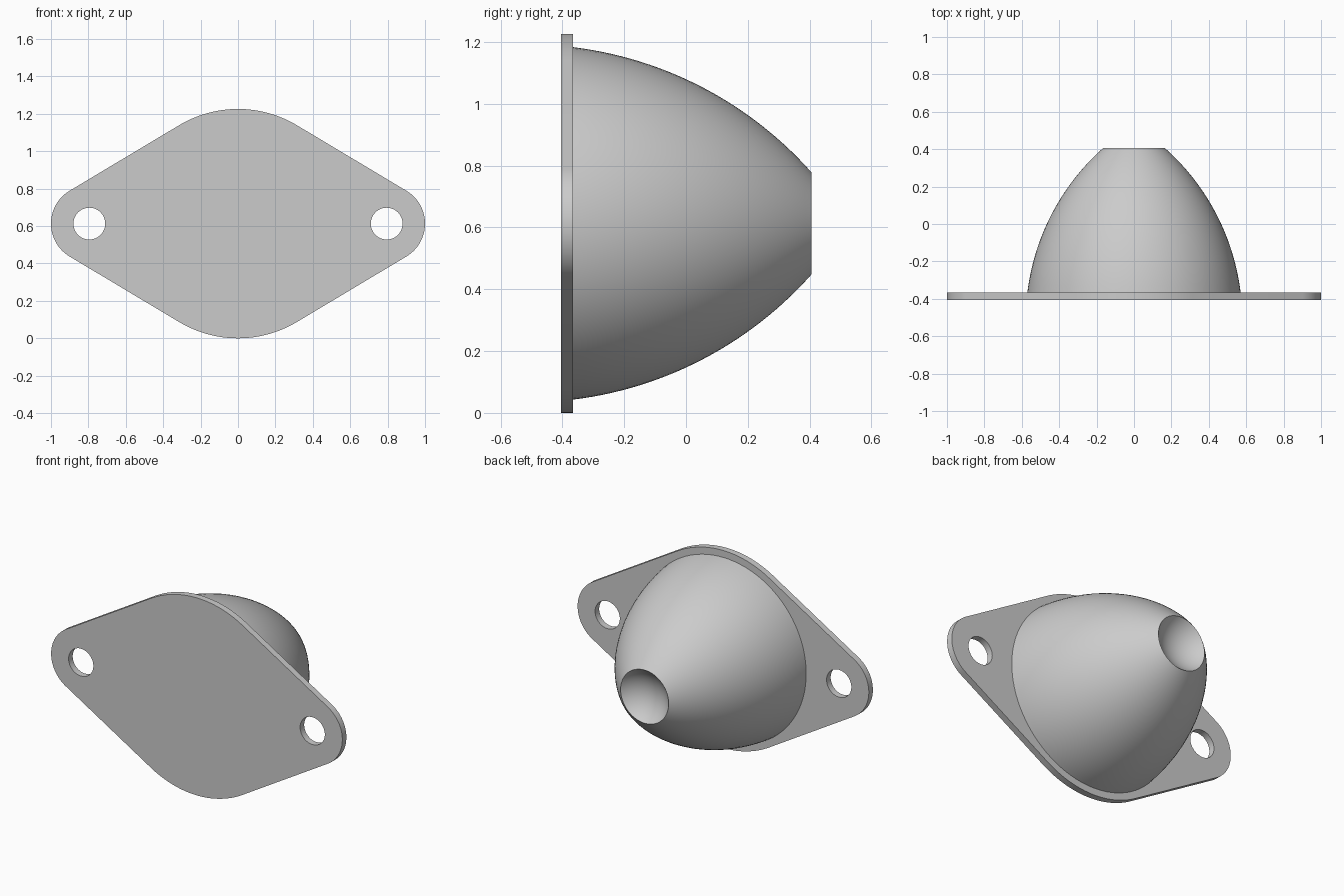
import bpy
import bmesh
from math import asin, acos, cos, sin, pi, radians, sqrt
from mathutils import Matrix, Vector

cube = bpy.data.objects.get("Cube")
if cube:
    bpy.data.objects.remove(cube, do_unlink=True)

MID_Z = 0.613           # height of the axis
BACK, FACE, TIP = -0.405, -0.365, 0.405
BASE_R, TIP_R = 0.57, 0.165

grey = bpy.data.materials.new("light_grey")
grey.use_nodes = True
grey.diffuse_color = (0.6, 0.6, 0.6, 1)
grey.node_tree.nodes["Principled BSDF"].inputs["Base Color"].default_value = (0.6, 0.6, 0.6, 1)


def arc(cx, cy, r, start, end, steps):
    """Points along an arc, both ends included."""
    angles = [start + (end - start) * i / steps for i in range(steps + 1)]
    return [(cx + r * cos(a), cy + r * sin(a)) for a in angles]


def finish(obj):
    bpy.ops.object.select_all(action="DESELECT")
    obj.select_set(True)
    bpy.context.view_layer.objects.active = obj
    if obj.type == "CURVE":
        bpy.ops.object.convert(target="MESH")
        obj = bpy.context.object
    obj.data.materials.clear()
    obj.data.materials.append(grey)
    bpy.ops.object.shade_smooth_by_angle(angle=radians(30))


# Flange: large centre circle joined by tangents to a small circle at each end
END_X, END_R, HOLE_R = 0.795, 0.205, 0.085
tangent = acos((MID_Z - END_R) / END_X)
outline = (arc(END_X, 0, END_R, -tangent, tangent, 32)
           + arc(0, 0, MID_Z, tangent, pi - tangent, 32)
           + arc(-END_X, 0, END_R, pi - tangent, pi + tangent, 32)
           + arc(0, 0, MID_Z, pi + tangent, 2 * pi - tangent, 32))
holes = [arc(side * END_X, 0, HOLE_R, 0, 2 * pi, 48)[:-1] for side in (-1, 1)]

curve = bpy.data.curves.new("flange", "CURVE")
curve.dimensions = "2D"
curve.fill_mode = "BOTH"
curve.extrude = (FACE - BACK) / 2
for loop in [outline] + holes:
    spline = curve.splines.new("POLY")
    spline.points.add(len(loop) - 1)
    for point, (x, y) in zip(spline.points, loop):
        point.co = (x, y, 0, 1)
    spline.use_cyclic_u = True
flange = bpy.data.objects.new("flange", curve)
flange.matrix_world = Matrix.Translation((0, (BACK + FACE) / 2, MID_Z)) @ Matrix.Rotation(pi / 2, 4, "X")
bpy.context.collection.objects.link(flange)
finish(flange)

# Dome: an arc revolved about the y axis, with a shallow spherical dish in the tip
DOME_R = 1.231
centre_y = -0.515
centre_r = BASE_R - sqrt(DOME_R ** 2 - (FACE - centre_y) ** 2)
first = acos((FACE - centre_y) / DOME_R)
last = asin((TIP_R - centre_r) / DOME_R)
profile = arc(centre_y, centre_r, DOME_R, first, last, 28)

DISH_DEPTH = 0.08
dish_r = (TIP_R ** 2 + DISH_DEPTH ** 2) / (2 * DISH_DEPTH)
rim = asin(TIP_R / dish_r)
rim_y = profile[-1][0]
dish = arc(rim_y + dish_r - DISH_DEPTH, 0, dish_r, pi - rim, pi, 12)
profile += dish[1:]

bm = bmesh.new()
verts = [bm.verts.new((max(r, 0), y, 0)) for y, r in profile]
edges = [bm.edges.new(pair) for pair in zip(verts, verts[1:])]
bmesh.ops.spin(bm, geom=verts + edges, cent=(0, 0, 0), axis=(0, 1, 0),
               angle=2 * pi, steps=96, use_merge=True)
bmesh.ops.remove_doubles(bm, verts=bm.verts, dist=0.0001)
bmesh.ops.holes_fill(bm, edges=[e for e in bm.edges if e.is_boundary], sides=0)
bmesh.ops.recalc_face_normals(bm, faces=bm.faces)
bmesh.ops.translate(bm, verts=bm.verts, vec=Vector((0, 0, MID_Z)))
mesh = bpy.data.meshes.new("dome")
bm.to_mesh(mesh)
bm.free()
dome = bpy.data.objects.new("dome", mesh)
bpy.context.collection.objects.link(dome)
finish(dome)
